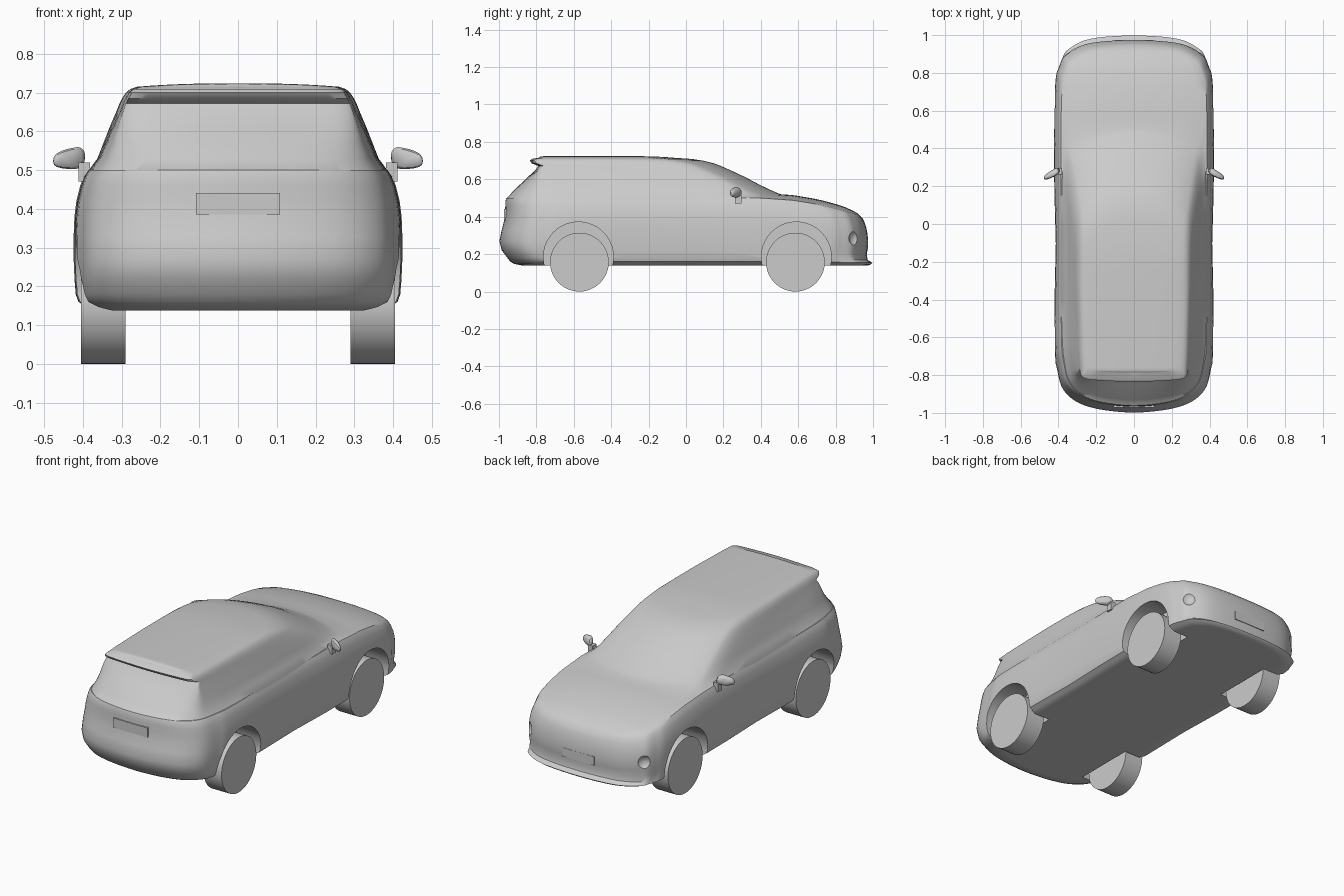
import bpy, bmesh, math
from mathutils import Vector, Matrix

if "Cube" in bpy.data.objects:
    bpy.data.objects.remove(bpy.data.objects["Cube"])

# ---------- helpers ----------
def new_object(name, bm):
    me = bpy.data.meshes.new(name)
    bmesh.ops.recalc_face_normals(bm, faces=bm.faces[:])
    bm.to_mesh(me)
    bm.free()
    ob = bpy.data.objects.new(name, me)
    bpy.context.collection.objects.link(ob)
    return ob

def select(ob):
    bpy.ops.object.select_all(action='DESELECT')
    ob.select_set(True)
    bpy.context.view_layer.objects.active = ob

def smooth(ob, angle=35):
    select(ob)
    bpy.ops.object.shade_smooth_by_angle(angle=math.radians(angle))

def apply_bool(ob, other, op):
    m = ob.modifiers.new(op, 'BOOLEAN')
    m.operation, m.object, m.solver = op, other, 'EXACT'
    select(ob)
    bpy.ops.object.modifier_apply(modifier=m.name)
    bpy.data.objects.remove(other, do_unlink=True)

def spline(pts, steps=5):
    P = [Vector(p) for p in pts]
    # mirrored phantom points keep the curve square to the centre line
    P = [Vector((-P[1].x, P[1].y))] + P + [Vector((-P[-2].x, P[-2].y))]
    out = []
    for a, b, c, d in zip(P, P[1:], P[2:], P[3:]):
        for k in range(steps):
            t = k / steps
            out.append(0.5 * (2*b + (c-a)*t + (2*a-5*b+4*c-d)*t*t + (3*b-a-3*c+d)*t**3))
    return out + [P[-2]]

def outline(w, yr, yf, front, rear):
    """Half plan outline from nose centre to tail centre."""
    pts = [(0, yf)] + [(w*f, yf-d) for f, d in front]
    pts += [(w*f, yr+d) for f, d in reversed(rear)] + [(0, yr)]
    return spline(pts)

def loft(name, rings, crown):
    """Skin half rings of (x, y, z), mirror them and cap top and bottom."""
    bm = bmesh.new()
    def grid(rows):
        V = [[bm.verts.new(p) for p in r] for r in rows]
        for r, s in zip(V, V[1:]):
            for k in range(len(r)-1):
                bm.faces.new((r[k], r[k+1], s[k+1], s[k]))
    for side in (1, -1):
        grid([[(side*x, y, z) for x, y, z in r] for r in rings])
    for ring, h in ((rings[0], 0), (rings[-1], crown)):
        w = max(p[0] for p in ring)
        grid([[(x*t, y, z + h*(x/w)**2*(1-abs(t)**2.5))
               for t in [k/8-1 for k in range(17)]] for x, y, z in ring])
    bmesh.ops.remove_doubles(bm, verts=bm.verts[:], dist=1e-5)
    bmesh.ops.dissolve_degenerate(bm, edges=bm.edges[:], dist=1e-6)
    return new_object(name, bm)

def cylinder(name, r, x0, x1, y, z, seg=48):
    bm = bmesh.new()
    m = Matrix.Translation(((x0+x1)/2, y, z)) @ Matrix.Rotation(math.pi/2, 4, 'Y')
    bmesh.ops.create_cone(bm, cap_ends=True, segments=seg, radius1=r, radius2=r,
                          depth=abs(x1-x0), matrix=m)
    return new_object(name, bm)

def box(name, size, loc, tilt=0):
    bm = bmesh.new()
    m = Matrix.Translation(loc) @ Matrix.Rotation(tilt, 4, 'X') @ Matrix.Diagonal((*size, 1))
    bmesh.ops.create_cube(bm, size=1, matrix=m)
    return new_object(name, bm)

# ---------- lower body: stacked plan outlines up to the shoulder line ----------
FRONT = [(.53, .015), (.80, .06), (.93, .13), (1, .36)]
REAR = [(.55, .028), (.85, .10), (.96, .22), (1, .45)]

def shoulder(y):
    return .5 - .1 * (max(0, y-.4)/.55)**1.8

body_levels = [  # z, half width, tail y, nose y
    (.138, .37, -.87, .97), (.148, .39, -.92, .99), (.16, .41, -.94, .998),
    (.18, .417, -.955, .972), (.22, .42, -.985, .966), (.27, .422, -.998, .972),
    (.33, .422, -.985, .974), (.38, .42, -.972, .97), (.42, .415, -.968, .965),
    (.46, .405, -.966, .955), (.485, .396, -.965, .945), (.50, .386, -.96, .93)]
rings = []
for z, w, yr, yf in body_levels:
    rings.append([(p.x * (1 - .025*math.exp(-((p.y+.1)/.25)**2)), p.y,
                   .14 + (z-.14)*(shoulder(p.y)-.14)/.36)
                  for p in outline(w, yr, yf, FRONT, REAR)])
body = loft("car_body", rings, .028)

# ---------- cabin: windscreen, side glass, tailgate and roof with spoiler lip ----------
C_FRONT = [(.5, .03), (.83, .10), (.96, .19), (1, .42)]
C_REAR = [(.6, .006), (.93, .018), (.985, .06), (1, .25)]
cabin_levels = [  # z, half width, tail y, screen y, tail squareness
    (.46, .385, -.955, .64, 0), (.50, .383, -.958, .565, 0), (.53, .362, -.93, .48, .2),
    (.57, .347, -.89, .395, .4), (.61, .333, -.848, .32, .7), (.65, .318, -.805, .235, 1),
    (.672, .31, -.79, .185, 1), (.685, .304, -.825, .15, 1), (.70, .295, -.835, .09, 1),
    (.709, .285, -.825, .03, 1), (.715, .268, -.79, -.06, 1)]
rings = []
for z, w, yr, yf, s in cabin_levels:
    rear = [(a[0]+(b[0]-a[0])*s, a[1]+(b[1]-a[1])*s) for a, b in zip(REAR, C_REAR)]
    rings.append([(p.x * (1 + .06*s*p.y), p.y, z)
                  for p in outline(w, yr, yf, C_FRONT, rear)])
cabin = loft("cabin", rings, .009)
apply_bool(body, cabin, 'UNION')

# ---------- wheel arches and front corner intakes ----------
for side in (1, -1):
    for y in (-.575, .59):
        apply_bool(body, cylinder("arch_cutter", .187, side*.27, side*.6, y, .185, 40), 'DIFFERENCE')
    bm = bmesh.new()
    bmesh.ops.create_uvsphere(bm, u_segments=24, v_segments=12, radius=.05,
        matrix=Matrix.Translation((side*.385, .92, .285)))
    apply_bool(body, new_object("intake_cutter", bm), 'DIFFERENCE')
smooth(body, 38)

# ---------- wheels ----------
for sx, sn in ((1, "right"), (-1, "left")):
    for y, fn in ((-.57, "rear"), (.585, "front")):
        smooth(cylinder(f"{fn}_{sn}_wheel", .157, sx*.29, sx*.405, y, .157))

# ---------- door mirrors ----------
for sx, sn in ((1, "right"), (-1, "left")):
    bm = bmesh.new()
    hull = [(.392, .265, .568), (.392, .265, .498), (.392, .31, .56), (.395, .31, .505),
            (.455, .232, .56), (.465, .232, .497), (.488, .235, .525), (.47, .265, .545),
            (.472, .262, .508)]
    for x, y, z in hull:
        bm.verts.new((sx*x, y, z))
    bmesh.ops.convex_hull(bm, input=bm.verts[:])
    mirror = new_object(f"{sn}_mirror", bm)
    mod = mirror.modifiers.new("round", 'SUBSURF')
    mod.levels = mod.render_levels = 2
    smooth(mirror, 60)
    box(f"{sn}_mirror_stalk", (.03, .035, .05), (sx*.397, .28, .495))

# ---------- number plates ----------
box("rear_plate", (.216, .012, .055), (0, -.966, .413))
box("front_plate", (.20, .012, .05), (0, .968, .25))
